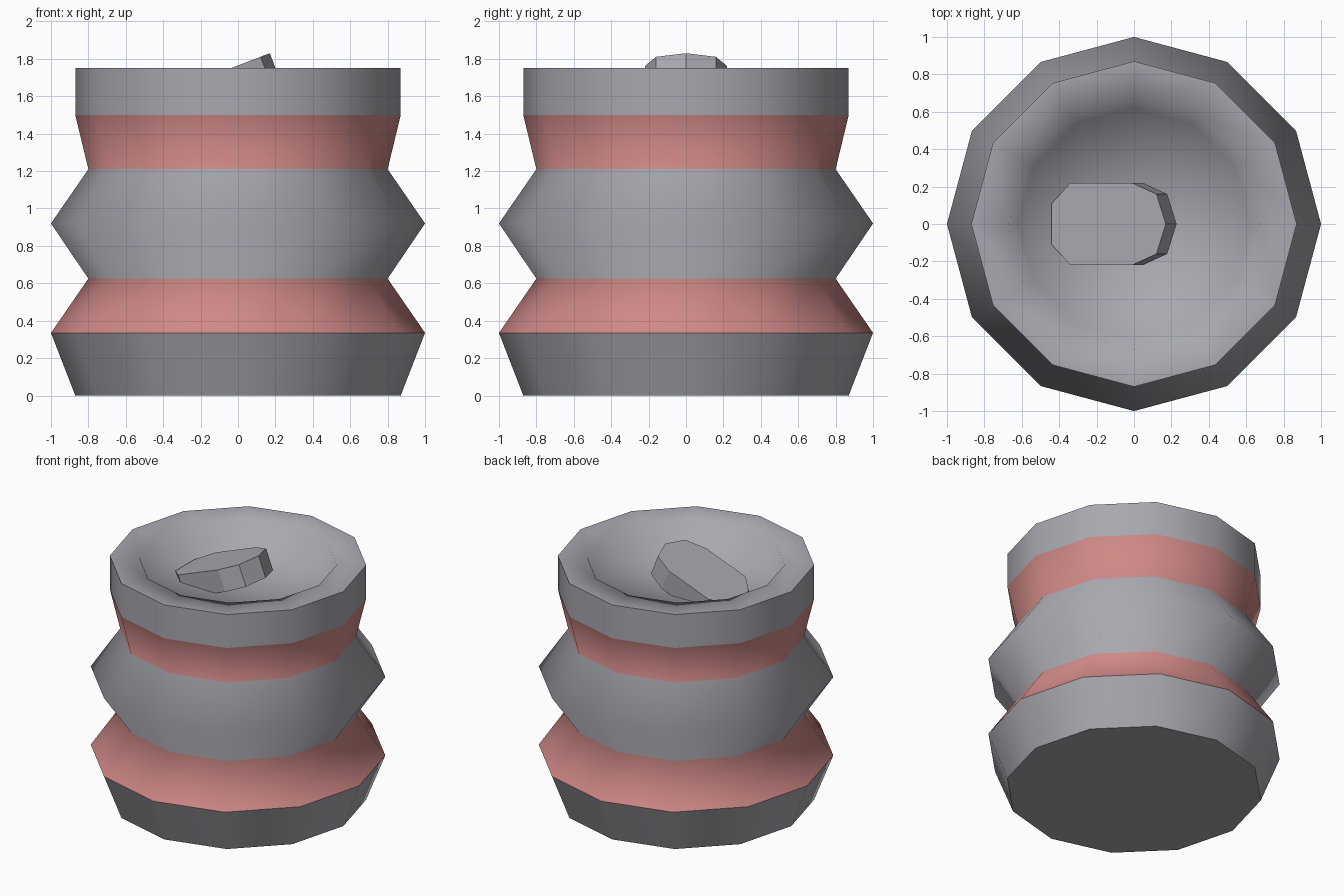
import bpy, bmesh, math
from mathutils import Vector

if "Cube" in bpy.data.objects:
    bpy.data.objects.remove(bpy.data.objects["Cube"], do_unlink=True)


def material(name, rgb):
    mat = bpy.data.materials.new(name)
    mat.use_nodes = True
    mat.diffuse_color = (*rgb, 1)
    mat.node_tree.nodes["Principled BSDF"].inputs["Base Color"].default_value = (*rgb, 1)
    return mat


GREY = material("steel grey", (0.39, 0.39, 0.43))
RED = material("faded red", (0.62, 0.25, 0.24))
SIDES = 12


def add_object(name, bm, mats):
    bmesh.ops.recalc_face_normals(bm, faces=bm.faces)
    mesh = bpy.data.meshes.new(name)
    bm.to_mesh(mesh)
    bm.free()
    for mat in mats:
        mesh.materials.append(mat)
    obj = bpy.data.objects.new(name, mesh)
    bpy.context.collection.objects.link(obj)
    return obj


# Ribbed body: radius, height, band colour above the ring, hard ring edge
profile = [
    (0.87, 0.0, 0, True),
    (1.0, 0.335, 1, True),
    (0.8, 0.625, 0, False),
    (1.0, 0.92, 0, False),
    (0.8, 1.21, 1, False),
    (0.87, 1.5, 0, True),
    (0.87, 1.75, 0, True),
    (0.67, 1.745, 0, False),
    (0.62, 1.59, 0, False),
]
bm = bmesh.new()
rings = []
for radius, z, _, _ in profile:
    angles = [math.tau * i / SIDES for i in range(SIDES)]
    rings.append([bm.verts.new((radius * math.cos(a), radius * math.sin(a), z)) for a in angles])

bm.faces.new(rings[0][::-1])
for k in range(len(rings) - 1):
    for i in range(SIDES):
        j = (i + 1) % SIDES
        face = bm.faces.new((rings[k][i], rings[k][j], rings[k + 1][j], rings[k + 1][i]))
        face.material_index = profile[k][2]

# Shallow dished floor of the recess
center = bm.verts.new((0, 0, 1.575))
for i in range(SIDES):
    bm.faces.new((rings[-1][i], rings[-1][(i + 1) % SIDES], center))

for face in bm.faces:
    face.smooth = True
for ring, (_, _, _, hard) in zip(rings, profile):
    for i in range(SIDES):
        bm.edges.get((ring[i], ring[(i + 1) % SIDES])).smooth = not hard
add_object("ribbed_body", bm, [GREY, RED])

# Tilted peg sunk into the recess
half = [(0.17, 0), (0.12, 0.16), (-0.01, 0.22), (-0.34, 0.22), (-0.44, 0.11)]
outline = half + [(x, -y) for x, y in reversed(half) if y]
tilt = math.radians(21)
normal = Vector((-math.sin(tilt), 0, math.cos(tilt)))
bm = bmesh.new()
top = [bm.verts.new((x, y, 1.83 + (x - 0.17) * math.tan(tilt))) for x, y in outline]
base = [bm.verts.new(v.co - normal * 0.16) for v in top]
bm.faces.new(top)
bm.faces.new(base[::-1])
for i in range(len(top)):
    j = (i + 1) % len(top)
    bm.faces.new((top[i], base[i], base[j], top[j]))
add_object("tilted_peg", bm, [GREY])
